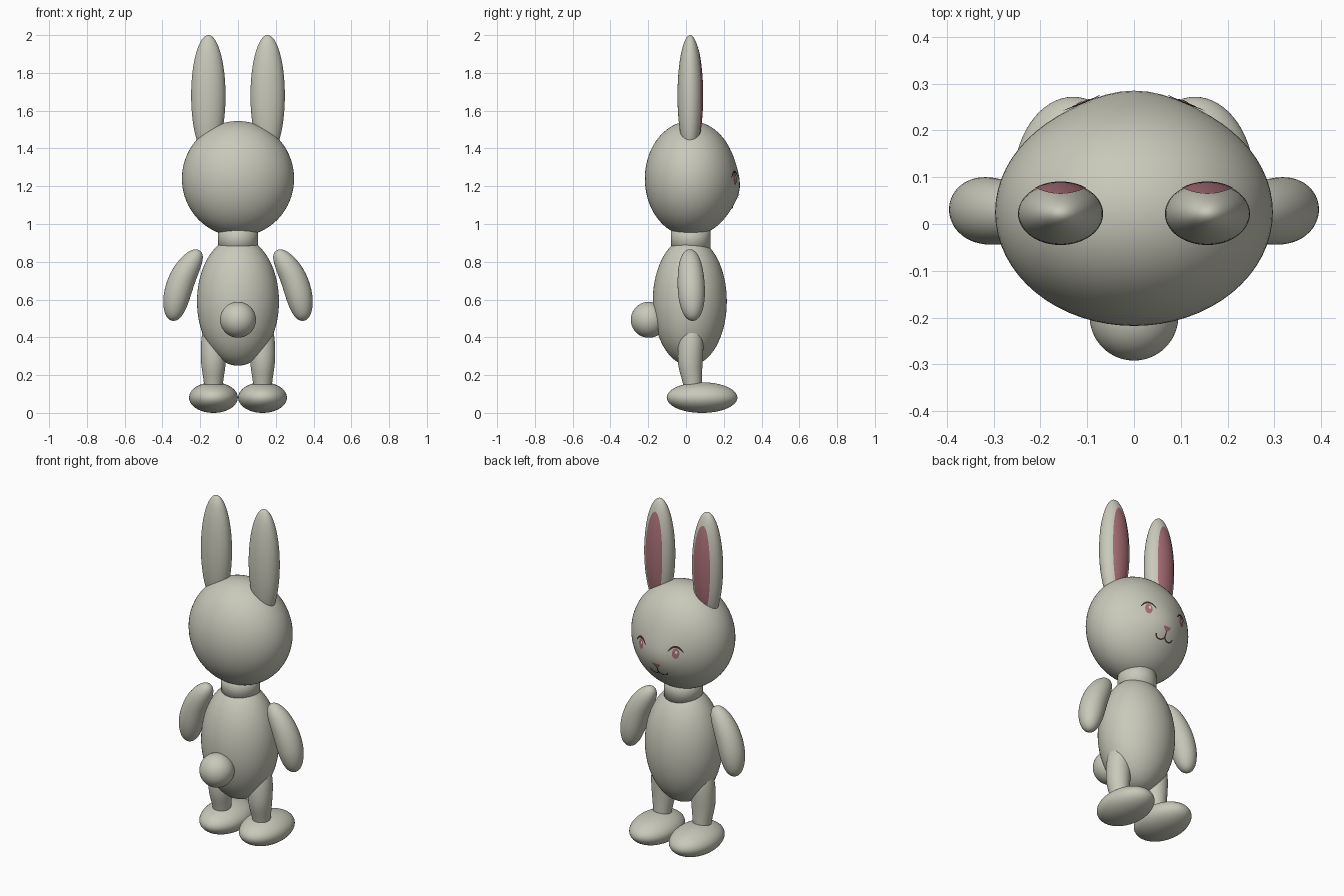
import bpy, bmesh
from math import sin, cos, pi, sqrt, exp
from mathutils import Vector

cube = bpy.data.objects.get("Cube")
if cube:
    bpy.data.objects.remove(cube, do_unlink=True)


def material(name, rgb):
    m = bpy.data.materials.new(name)
    m.use_nodes = True
    m.diffuse_color = (*rgb, 1)
    bsdf = next(n for n in m.node_tree.nodes if n.type == 'BSDF_PRINCIPLED')
    bsdf.inputs["Base Color"].default_value = (*rgb, 1)
    return m


FUR = material("warm grey fur", (0.58, 0.58, 0.49))
PINK = material("dusty pink", (0.39, 0.16, 0.18))
DARK = material("dark brown", (0.06, 0.03, 0.03))
PALE = material("pale highlight", (0.75, 0.65, 0.65))


def finish(bm, name, mat, subdivide=0):
    mesh = bpy.data.meshes.new(name)
    for f in bm.faces:
        f.smooth = True
    bm.to_mesh(mesh)
    bm.free()
    mesh.materials.append(mat)
    obj = bpy.data.objects.new(name, mesh)
    bpy.context.collection.objects.link(obj)
    if subdivide:
        obj.modifiers.new("smooth", 'SUBSURF').levels = subdivide
        obj.modifiers["smooth"].render_levels = subdivide
    return obj


def ellipsoid(name, centre, radii, shape=None):
    bm = bmesh.new()
    bmesh.ops.create_uvsphere(bm, u_segments=64, v_segments=40, radius=1)
    for v in bm.verts:
        v.co = Vector(centre) + v.co * Vector(radii)
        if shape:
            shape(v)
    return finish(bm, name, FUR)


def bridge(bm, rows, closed):
    grid = [[bm.verts.new(p) for p in row] for row in rows]
    n = len(grid[0])
    for a, b in zip(grid, grid[1:]):
        for i in range(n if closed else n - 1):
            j = (i + 1) % n
            bm.faces.new((a[i], a[j], b[j], b[i]))
    return grid


def limb(name, stations):
    """Round tube through (x, y, z, radius) stations, rings square to the path."""
    pts = [Vector(s[:3]) for s in stations]
    rows = []
    for i, s in enumerate(stations):
        along = (pts[min(i + 1, len(pts) - 1)] - pts[max(i - 1, 0)]).normalized()
        u = along.cross(Vector((0, 1, 0))).normalized()
        w = u.cross(along)
        rows.append([pts[i] + s[3] * (u * cos(a * pi / 10) + w * sin(a * pi / 10))
                     for a in range(20)])
    bm = bmesh.new()
    grid = bridge(bm, rows, True)
    bm.faces.new(grid[0])
    bm.faces.new(grid[-1])
    bmesh.ops.recalc_face_normals(bm, faces=bm.faces)
    return finish(bm, name, FUR, 2)


def sheet(name, rows, mat, closed):
    """Thin painted detail whose faces look towards +y."""
    bm = bmesh.new()
    bridge(bm, rows, closed)
    bmesh.ops.remove_doubles(bm, verts=bm.verts, dist=1e-5)
    bm.normal_update()
    if sum(f.normal.y for f in bm.faces) < 0:
        bmesh.ops.reverse_faces(bm, faces=bm.faces)
    return finish(bm, name, mat)


def oval(name, x, z, rx, rz, surface, lift, mat):
    rows = []
    for r in range(9):
        ring = []
        for i in range(40):
            px = x + rx * r / 8 * cos(i * pi / 20)
            pz = z + rz * r / 8 * sin(i * pi / 20)
            ring.append((px, surface(px, pz) + lift, pz))
        rows.append(ring)
    return sheet(name, rows, mat, True)


def stroke(name, points, widths, surface, lift, mat):
    pts = [Vector(p) for p in points]
    rows = []
    for i, p in enumerate(pts):
        d = (pts[min(i + 1, len(pts) - 1)] - pts[max(i - 1, 0)]).normalized()
        side = Vector((-d.y, d.x)) * widths[i]
        rows.append([(q.x, surface(q.x, q.y) + lift, q.y) for q in (p - side, p, p + side)])
    return sheet(name, rows, mat, False)


# Head with a soft muzzle bulge
HEAD, HEAD_R = Vector((0, 0.025, 1.24)), Vector((0.297, 0.243, 0.305))


def bulge(x, z):
    return 0.02 * exp(-(x / 0.13) ** 2 - ((z - 1.18) / 0.11) ** 2)


def push_muzzle(v):
    if v.co.y > HEAD.y:
        v.co.y += bulge(v.co.x, v.co.z) * min(1, (v.co.y - HEAD.y) / 0.15)


def face_y(x, z):
    inside = 1 - (x / HEAD_R.x) ** 2 - ((z - HEAD.z) / HEAD_R.z) ** 2
    return HEAD.y + HEAD_R.y * sqrt(max(inside, 0)) + bulge(x, z)


ellipsoid("head", HEAD, HEAD_R, push_muzzle)

# Neck, body and tail
bm = bmesh.new()
bmesh.ops.create_cone(bm, cap_ends=True, segments=64, radius1=0.105, radius2=0.105, depth=0.16)
bmesh.ops.translate(bm, verts=bm.verts, vec=(0, 0.025, 0.925))
finish(bm, "neck", FUR)
ellipsoid("body", (0, 0.02, 0.59), (0.217, 0.196, 0.34))
ellipsoid("tail", (0, -0.197, 0.493), (0.095, 0.095, 0.095))

for s, tag in ((1, "left"), (-1, "right")):
    # Ears with pink lining
    ex = 0.157 * s

    def ear_y(x, z):
        return 0.022 + 0.067 * sqrt(max(0, 1 - ((x - ex) / 0.091) ** 2 - ((z - 1.68) / 0.32) ** 2))

    ellipsoid(tag + "_ear", (ex, 0.022, 1.68), (0.091, 0.067, 0.32))
    oval(tag + "_ear_lining", ex, 1.68, 0.055, 0.255, ear_y, 0.002, PINK)

    # Arms
    limb(tag + "_arm", [(x * s, y, z, r) for x, y, z, r in (
        (0.202, 0.02, 0.86, 0.012), (0.212, 0.02, 0.845, 0.038), (0.25, 0.022, 0.795, 0.062),
        (0.298, 0.026, 0.712, 0.073), (0.328, 0.03, 0.61, 0.074), (0.34, 0.034, 0.535, 0.056),
        (0.344, 0.035, 0.5, 0.034), (0.345, 0.035, 0.487, 0.01))])

    # Legs and feet
    limb(tag + "_leg", [(0.13 * s, y, z, r) for y, z, r in (
        (0.03, 0.5, 0.03), (0.03, 0.44, 0.06), (0.025, 0.35, 0.07),
        (0.02, 0.25, 0.067), (0.035, 0.17, 0.051), (0.04, 0.08, 0.045))])
    ellipsoid(tag + "_foot", (0.13 * s, 0.085, 0.081), (0.129, 0.187, 0.081))

    # Eyes with lash and highlight
    eye = 0.113 * s
    oval(tag + "_eye", eye, 1.238, 0.019, 0.03, face_y, 0.003, PINK)
    oval(tag + "_eye_highlight", eye - 0.004, 1.246, 0.006, 0.01, face_y, 0.005, PALE)
    ts = [i / 6 - 1 for i in range(13)]
    stroke(tag + "_lash", [(eye + 0.04 * t, 1.277 - 0.03 * t * t) for t in ts],
           [0.002 + 0.004 * (1 - t * t) for t in ts], face_y, 0.005, DARK)

    # Half of the smiling mouth
    arc = [pi + pi * i / 12 for i in range(13)]
    stroke(tag + "_mouth", [(s * (0.028 + 0.028 * cos(a)), 1.108 + 0.022 * sin(a)) for a in arc],
           [0.0035] * 13, face_y, 0.004, DARK)

# Nose and the line below it
stroke("nose", [(0, 1.158), (0, 1.15), (0, 1.14), (0, 1.13)],
       [0.022, 0.024, 0.014, 0.003], face_y, 0.004, PINK)
stroke("nose_line", [(0, 1.133), (0, 1.12), (0, 1.106)], [0.0035] * 3, face_y, 0.004, DARK)
